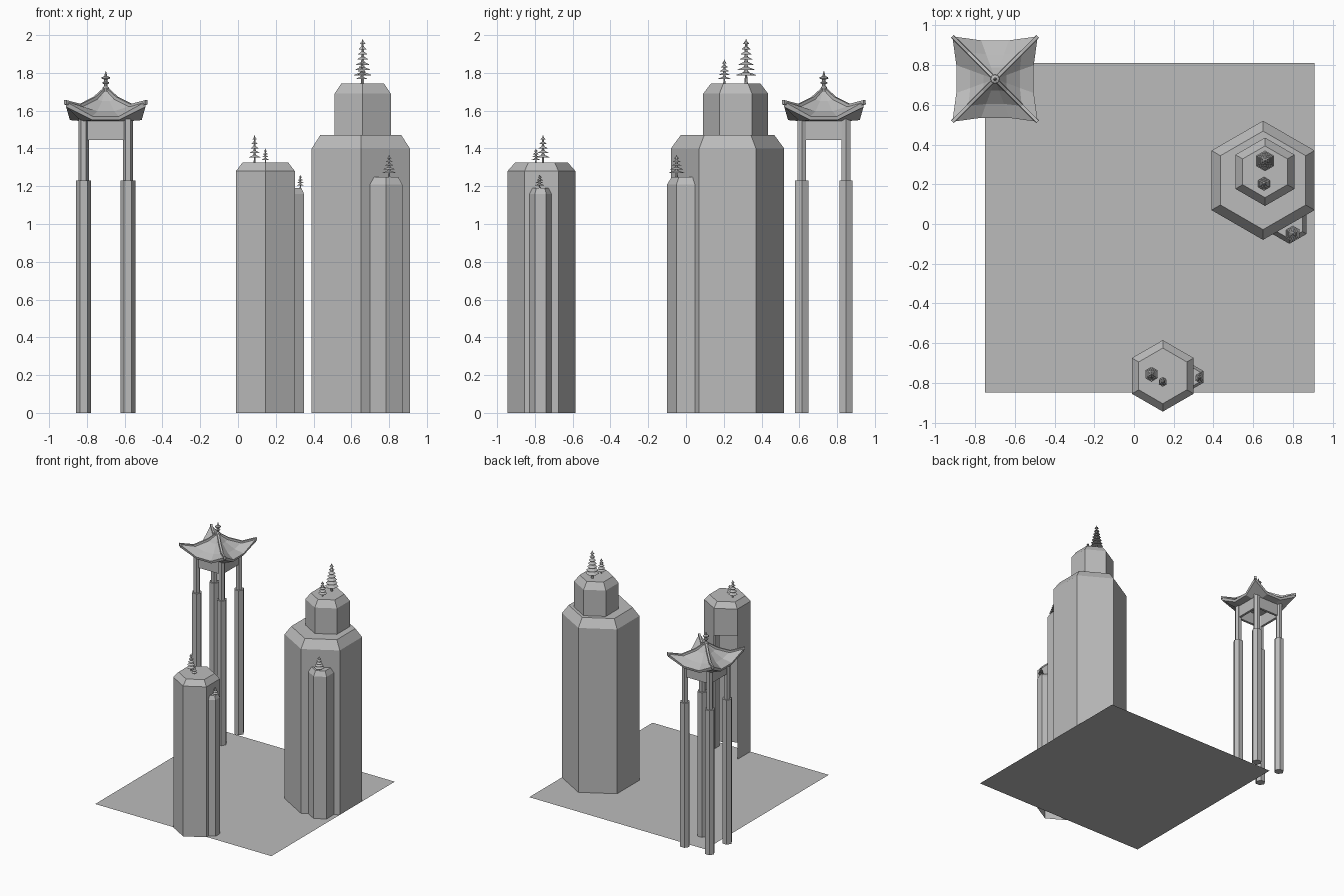
import bpy, bmesh
from math import sin, cos, pi
from mathutils import Matrix

if "Cube" in bpy.data.objects:
    bpy.data.objects.remove(bpy.data.objects["Cube"], do_unlink=True)

stone = bpy.data.materials.new("plain_grey")
stone.use_nodes = True
GREY = (0.5, 0.5, 0.5, 1)
stone.diffuse_color = GREY
stone.node_tree.nodes["Principled BSDF"].inputs["Base Color"].default_value = GREY


def finish(name, bm, fix_normals=True):
    if fix_normals:
        bmesh.ops.recalc_face_normals(bm, faces=bm.faces[:])
    mesh = bpy.data.meshes.new(name)
    bm.to_mesh(mesh)
    bm.free()
    mesh.materials.append(stone)
    obj = bpy.data.objects.new(name, mesh)
    bpy.context.collection.objects.link(obj)
    return obj


def loft(bm, rings, bottom=True, top=True):
    """Join rings of points with quads and optionally cap the ends."""
    loops = [[bm.verts.new(p) for p in ring] for ring in rings]
    n = len(loops[0])
    for a, b in zip(loops, loops[1:]):
        for i in range(n):
            j = (i + 1) % n
            bm.faces.new((a[i], a[j], b[j], b[i]))
    if bottom:
        bm.faces.new(loops[0][::-1])
    if top:
        bm.faces.new(loops[-1])


def turned(name, x, y, profile, sides=6, start=pi / 2, bottom=True):
    """Faceted solid of revolution from (radius, height) pairs."""
    bm = bmesh.new()
    rings = [[(x + r * cos(start + 2 * pi * i / sides),
               y + r * sin(start + 2 * pi * i / sides), z)
              for i in range(sides)] for r, z in profile]
    loft(bm, rings, bottom)
    return finish(name, bm)


def box(name, centre, size):
    bm = bmesh.new()
    bmesh.ops.create_cube(bm, size=1, matrix=Matrix.Translation(centre) @ Matrix.Diagonal((*size, 1)))
    return finish(name, bm)


def tree(name, x, y, z, height, radius, tiers):
    """Trunk with thin stacked cone tiers."""
    trunk = radius * 0.12
    profile = [(trunk * 1.5, z), (trunk, z + height * 0.15)]
    step = height * 0.82 / tiers
    for i in range(tiers):
        r = radius * (1 - 0.8 * i / tiers)
        base = z + height * 0.18 + step * i
        profile += [(trunk, base + step * 0.1), (r, base),
                    (r * 0.95, base + step * 0.12), (r * 0.3, base + step * 0.55)]
    profile.append((0.001, z + height))
    return turned(name, x, y, profile)


# Ground sheet
bm = bmesh.new()
bm.faces.new([bm.verts.new(p) for p in
              ((-0.75, -0.85, 0), (0.91, -0.85, 0), (0.91, 0.81, 0), (-0.75, 0.81, 0))])
finish("ground", bm, False)

# Large stepped rock pillar and its side pillar
turned("large_pillar", 0.65, 0.22, [(0.3, 0), (0.3, 1.4), (0.248, 1.47)], bottom=False)
turned("large_pillar_crown", 0.66, 0.263, [(0.172, 1.47), (0.172, 1.69), (0.13, 1.745)])
turned("large_side_pillar", 0.783, 0.0, [(0.1, 0), (0.1, 1.21), (0.075, 1.25)], bottom=False)

# Small rock pillar, open on its rear left face, with its side pillar
small = turned("small_pillar", 0.145, -0.765,
               [(0.18, 0), (0.18, 1.05), (0.18, 1.28), (0.14, 1.325)], bottom=False)
bm = bmesh.new()
bm.from_mesh(small.data)
opening = [f for f in bm.faces
           if f.calc_center_median().z < 1 and f.normal.x < -0.3 and f.normal.y > 0.5]
bmesh.ops.delete(bm, geom=opening, context="FACES")
bm.to_mesh(small.data)
bm.free()
turned("small_side_pillar", 0.297, -0.77, [(0.06, 0), (0.06, 1.16), (0.045, 1.19)], bottom=False)

# Trees
tree("tall_tree", 0.66, 0.318, 1.745, 0.235, 0.052, 7)
tree("crown_tree", 0.655, 0.203, 1.745, 0.125, 0.034, 5)
tree("ledge_tree", 0.8, -0.05, 1.25, 0.115, 0.04, 5)
tree("small_pillar_tree", 0.088, -0.757, 1.325, 0.145, 0.036, 5)
tree("small_pillar_sapling", 0.145, -0.795, 1.325, 0.075, 0.023, 4)
tree("side_pillar_sapling", 0.33, -0.775, 1.19, 0.07, 0.024, 4)

# Pavilion columns
PX, PY, HALF = -0.7, 0.73, 0.117
for side_x, word_x in ((-1, "right"), (1, "left")):
    for side_y, word_y in ((-1, "front"), (1, "back")):
        turned(f"{word_y}_{word_x}_column", PX + side_x * HALF, PY + side_y * HALF,
               [(0.04, 0), (0.04, 1.23), (0.027, 1.23), (0.027, 1.56)], start=0)

# Beams between the columns
for s, along_x, along_y in ((-1, "front", "right"), (1, "back", "left")):
    box(f"{along_x}_beam", (PX, PY + s * HALF, 1.495), (2 * HALF, 0.02, 0.1))
    box(f"{along_y}_beam", (PX + s * HALF, PY, 1.495), (0.02, 2 * HALF, 0.1))


# Sweeping roof: each ring has raised corners and two lower points per side
def roof_ring(corner, corner_z, mid, out, mid_z):
    points = []
    for k in range(4):
        c, s = cos(k * pi / 2), sin(k * pi / 2)
        for u, v, z in ((corner, -corner, corner_z), (out, -mid, mid_z), (out, mid, mid_z)):
            points.append((PX + u * c - v * s, PY + u * s + v * c, z))
    return points


bm = bmesh.new()
loft(bm, [roof_ring(0.13, 1.545, 0.07, 0.13, 1.545),
          roof_ring(0.21, 1.62, 0.07, 0.19, 1.55),
          roof_ring(0.215, 1.65, 0.07, 0.195, 1.57),
          roof_ring(0.135, 1.627, 0.045, 0.125, 1.597),
          roof_ring(0.06, 1.665, 0.02, 0.058, 1.65),
          roof_ring(0.012, 1.715, 0.004, 0.012, 1.715)])
finish("roof", bm)

# Raised hip ridges
for k in range(4):
    bm = bmesh.new()
    rings = []
    for d, z in ((0.215, 1.648), (0.135, 1.627), (0.06, 1.665), (0.01, 1.71)):
        a = pi / 4 + k * pi / 2
        r = d * 2 ** 0.5
        rings.append([(PX + r * cos(a) - w * sin(a), PY + r * sin(a) + w * cos(a), z + h)
                      for w, h in ((-0.01, -0.015), (0.01, -0.015), (0.008, 0.008), (-0.008, 0.008))])
    loft(bm, rings)
    finish(f"hip_ridge_{k + 1}", bm)

# Roof finial
turned("finial", PX, PY, [(0.025, 1.70), (0.015, 1.725), (0.009, 1.73), (0.009, 1.74), (0.018, 1.745),
                          (0.018, 1.75), (0.009, 1.755), (0.009, 1.765), (0.024, 1.77),
                          (0.022, 1.777), (0.008, 1.783), (0.001, 1.81)], sides=8)
